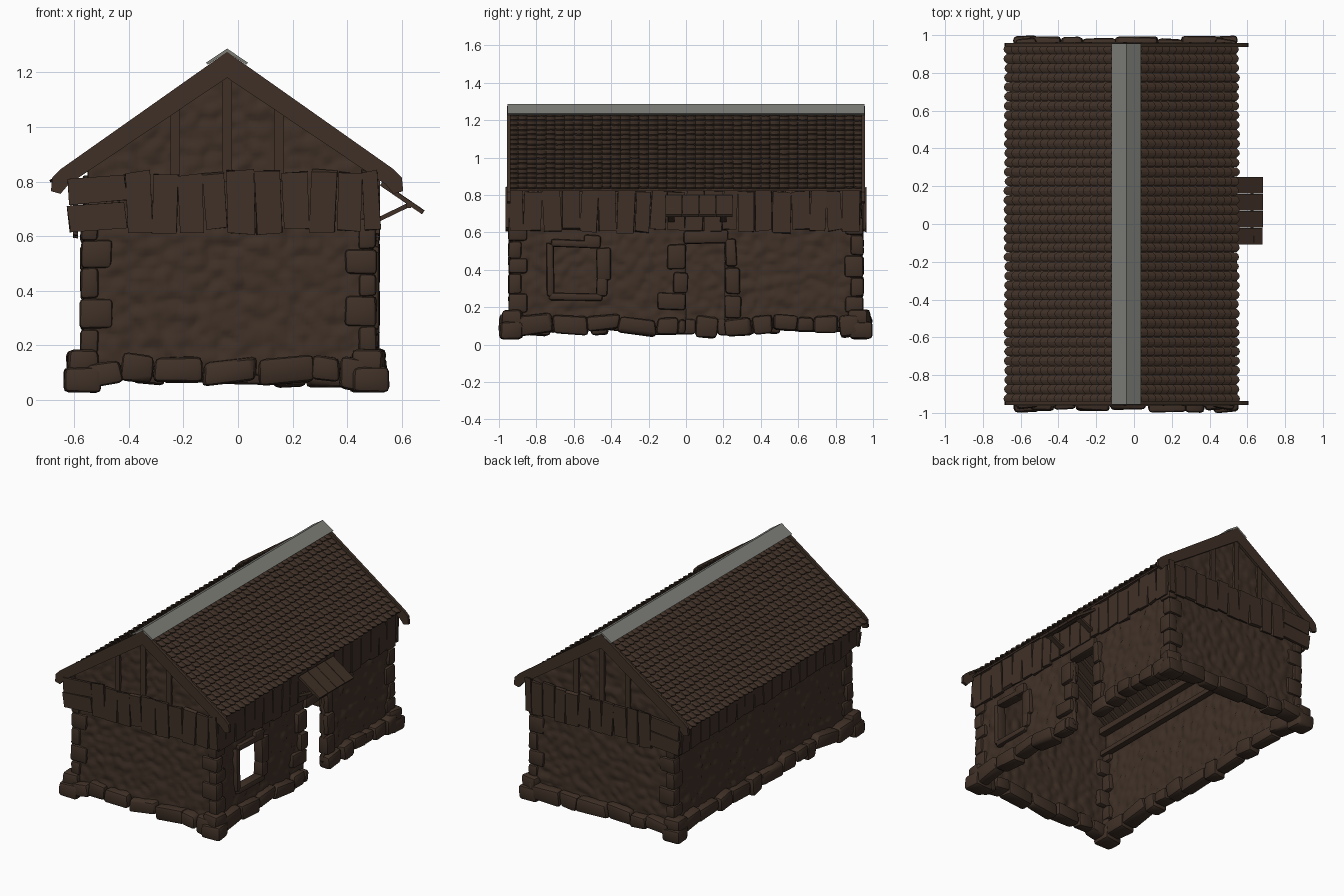
import bpy, bmesh, math, random
from mathutils import Vector, Matrix, noise

random.seed(4)
old = bpy.data.objects.get("Cube")
if old:
    bpy.data.objects.remove(old)


def material(name, color):
    m = bpy.data.materials.new(name)
    m.use_nodes = True
    m.diffuse_color = (*color, 1)
    m.node_tree.nodes["Principled BSDF"].inputs["Base Color"].default_value = (*color, 1)
    return m


BROWN = material("dark brown", (0.05, 0.03, 0.02))
GREY = material("ridge grey", (0.21, 0.21, 0.19))

RIDGE_X, PITCH = -0.04, 0.70
XL, XR, YE = -0.55, 0.48, 0.925       # wall planes
BASE, EAVE = 0.09, 0.82
jit = random.uniform


def roof_z(x, top=1.27):
    return top - PITCH * abs(x - RIDGE_X)


def finish(name, bm, mat=BROWN, smooth=None):
    me = bpy.data.meshes.new(name)
    bmesh.ops.recalc_face_normals(bm, faces=bm.faces)
    bm.to_mesh(me)
    bm.free()
    me.materials.append(mat)
    ob = bpy.data.objects.new(name, me)
    bpy.context.collection.objects.link(ob)
    if smooth:
        bpy.ops.object.select_all(action="DESELECT")
        ob.select_set(True)
        bpy.context.view_layer.objects.active = ob
        bpy.ops.object.shade_smooth_by_angle(angle=math.radians(smooth))
    return ob


def box(bm, c, size, rot=None, bevel=0, rough=0):
    """Box with optional rounding and hand-hewn corners."""
    part = bmesh.new()
    bmesh.ops.create_cube(part, size=1)
    for v in part.verts:
        v.co = Vector(a * s * (1 + jit(-rough, rough)) for a, s in zip(v.co, size))
    if bevel:
        bmesh.ops.bevel(part, geom=part.edges[:], offset=bevel, segments=2,
                        profile=0.5, affect="EDGES", clamp_overlap=True)
    m = Matrix.Translation(c)
    if rot:
        m = m @ Matrix.Rotation(rot[1], 4, rot[0])
    part.transform(m)
    tmp = bpy.data.meshes.new("tmp")
    part.to_mesh(tmp)
    part.free()
    bm.from_mesh(tmp)
    bpy.data.meshes.remove(tmp)


def prism(bm, outline, y0, y1):
    """Extrude an x-z outline along y."""
    f = bm.faces.new([bm.verts.new((x, y0, z)) for x, z in outline])
    ext = bmesh.ops.extrude_face_region(bm, geom=[f])["geom"]
    for v in ext:
        if isinstance(v, bmesh.types.BMVert):
            v.co.y = y1


# Rubble walls: lumpy grids with openings left out
def wall(name, place, normal, u0, u1, top, keep):
    bm = bmesh.new()
    nu, nv = round((u1 - u0) / 0.016), round((top - BASE) / 0.016)
    grid = []
    for j in range(nv + 1):
        row = []
        for i in range(nu + 1):
            u = u0 + (u1 - u0) * i / nu
            z = BASE + (top - BASE) * j / nv
            p = place(u, z)
            bump = noise.noise(p * 24) * 0.013 + noise.noise(p * 50) * 0.004
            row.append(bm.verts.new(p + normal * bump))
        grid.append(row)
    for j in range(nv):
        for i in range(nu):
            u = u0 + (u1 - u0) * (i + 0.5) / nu
            z = BASE + (top - BASE) * (j + 0.5) / nv
            if keep(u, z):
                bm.faces.new((grid[j][i], grid[j][i + 1], grid[j + 1][i + 1], grid[j + 1][i]))
    bmesh.ops.delete(bm, geom=[v for v in bm.verts if not v.link_faces], context="VERTS")
    ob = finish(name, bm, smooth=60)
    mod = ob.modifiers.new("thickness", "SOLIDIFY")
    mod.thickness, mod.offset = 0.02, 0


def solid_side(y, z):
    window = -0.71 < y < -0.46 and 0.27 < z < 0.53
    door = 0.0 < y < 0.21 and z < 0.55
    return not (window or door)


for nm, s in (("front_wall", -1), ("back_wall", 1)):
    wall(nm, lambda u, z, s=s: Vector((u, s * YE, z)), Vector((0, s, 0)), XL, XR, 1.22,
         lambda u, z: z < roof_z(u, 1.22))
wall("left_wall", lambda u, z: Vector((XR, u, z)), Vector((1, 0, 0)), -YE, YE, EAVE, solid_side)
wall("right_wall", lambda u, z: Vector((XL, u, z)), Vector((-1, 0, 0)), -YE, YE, EAVE,
     lambda u, z: True)

# Foundation stones along all four sides
bm = bmesh.new()


def stone_row(a, b, side_axis, fixed):
    t = a
    while t < b - 0.03:
        w = min(jit(0.09, 0.23), b - t)
        h, deep = jit(0.08, 0.12), jit(0.08, 0.11)
        z = 0.105 + jit(-0.015, 0.015)
        mid = t + w / 2
        if side_axis == "X":
            if not (0.0 < mid < 0.21 and fixed > 0):
                box(bm, (fixed, mid, z), (deep, w, h), ("X", jit(-0.15, 0.15)), 0.02, 0.15)
        else:
            box(bm, (mid, fixed, z), (w, deep, h), ("Y", jit(-0.15, 0.15)), 0.02, 0.15)
        t += w


for s in (-1, 1):
    stone_row(XL, XR, "Y", s * 0.94)
stone_row(-YE, 0.0, "X", XR + 0.01)
stone_row(0.21, YE, "X", XR + 0.01)
stone_row(-YE, YE, "X", XL - 0.015)
for x in (XL - 0.02, XR):
    for s in (-1, 1):
        box(bm, (x, s * 0.935, 0.075), (0.13, 0.12, 0.09), ("Z", jit(-0.2, 0.2)), 0.02, 0.12)
        box(bm, (x, s * 0.925, 0.14), (0.11, 0.11, 0.09), ("Z", jit(-0.2, 0.2)), 0.02, 0.1)
finish("foundation_stones", bm, smooth=40)

# Corner stones, alternately long on each face
bm = bmesh.new()
for x, sx in ((XL, 1), (XR, -1)):
    for s in (-1, 1):
        z, k = 0.17, 0
        while z < 0.62:
            h = jit(0.08, 0.12)
            lx, ly = (0.115, 0.07) if k % 2 else (0.065, 0.10)
            box(bm, (x + sx * (lx / 2 - 0.027), s * (YE + 0.025 - ly / 2), z + h / 2),
                (lx, ly, h), None, 0.015, 0.08)
            z += h
            k += 1
finish("corner_stones", bm, smooth=40)

# Stones round the door and window: y, z, width, height
bm = bmesh.new()
for y, z, w, h in ((-0.08, 0.23, 0.15, 0.09), (-0.03, 0.33, 0.08, 0.11), (-0.05, 0.47, 0.10, 0.13),
                   (0.25, 0.20, 0.09, 0.12), (0.25, 0.34, 0.08, 0.14), (0.24, 0.49, 0.06, 0.15),
                   (0.10, 0.575, 0.24, 0.07), (-0.725, 0.40, 0.04, 0.28), (-0.44, 0.43, 0.08, 0.17),
                   (-0.45, 0.31, 0.06, 0.10), (-0.59, 0.255, 0.29, 0.04),
                   (-0.62, 0.54, 0.20, 0.04), (-0.50, 0.55, 0.09, 0.07)):
    box(bm, (XR + 0.003, y, z), (0.07, w, h), ("X", jit(-0.05, 0.05)), 0.014, 0.08)
finish("opening_stones", bm, smooth=40)

# Hanging boards under the eaves
bm = bmesh.new()


def boards(a, b, axis, fixed):
    t = a
    while t < b - 0.03:
        w = min(jit(0.08, 0.105), b - t)
        h, mid, z = jit(0.2, 0.23), t + w / 2, 0.725 + jit(-0.008, 0.008)
        if axis == "X":
            box(bm, (fixed, mid, z - 0.01), (0.018, w - 0.006, h), ("X", jit(-0.07, 0.07)), 0, 0.06)
        else:
            box(bm, (mid, fixed, z), (w - 0.006, 0.018, h), ("Y", jit(-0.07, 0.07)), 0, 0.06)
        t += w


for s in (-1, 1):
    boards(-0.41, 0.52, "Y", s * 0.955)
    for z in (0.67, 0.77):
        box(bm, (-0.515, s * 0.955, z), (0.21, 0.018, 0.095), ("Y", -0.08), 0, 0.04)
boards(-0.95, 0.95, "X", XR + 0.03)
boards(-0.95, 0.95, "X", XL - 0.045)
finish("eave_boards", bm)

# Gable framing: bargeboards with drooping ends, and studs
bm = bmesh.new()
for s in (-1, 1):
    for d in (-1, 1):
        outline = [(0, 1.275), (0.61, 0.845), (0.64, 0.815), (0.645, 0.765),
                   (0.61, 0.755), (0.58, 0.79), (0, 1.18)]
        prism(bm, [(RIDGE_X + d * x, z) for x, z in outline], s * 0.938, s * 0.957)
    for x in (-0.23, RIDGE_X, 0.15):
        top = roof_z(x, 1.23)
        box(bm, (x, s * 0.938, (0.8 + top) / 2), (0.036, 0.022, top - 0.8))
finish("gable_frame", bm)

# Curved roof tiles with rounded lower ends
bm = bmesh.new()
COLS, STEP = 38, 0.046
WIDTH = 1.9 / COLS
for d, reach in ((-1, 0.64), (1, 0.59)):
    down = Vector((d, 0, -PITCH)).normalized()
    up = Vector((d * PITCH, 0, 1)).normalized()
    length = reach * math.hypot(1, PITCH)
    rows = round(length / STEP)
    for r in range(rows):
        for c in range(COLS):
            end = length * (r + 1) / rows + jit(-0.004, 0.004)
            y = -0.95 + (c + 0.5) * WIDTH
            strips = []
            for k in range(-2, 3):
                q = k / 2
                low = end - 0.014 * q * q
                lift = 0.009 * (1 - q * q)
                o = Vector((RIDGE_X, y + q * WIDTH * 0.49, 1.243))
                strips.append([bm.verts.new(o + down * a + up * (lift + b)) for a, b in
                               ((max(end - 0.062, 0), -0.007), (low, 0.005), (low, -0.005))])
            for p, n in zip(strips, strips[1:]):
                bm.faces.new((p[0], n[0], n[1], p[1]))
                bm.faces.new((p[1], n[1], n[2], p[2]))
finish("roof_tiles", bm)

# Roof decking, rafters and wall plates
bm = bmesh.new()
for d, reach in ((-1, 0.62), (1, 0.57)):
    prism(bm, [(RIDGE_X + d * x, 1.232 - PITCH * x - drop) for x, drop in
               ((0, 0), (reach, 0), (reach, 0.012), (0, 0.012))], -0.94, 0.94)
    for i in range(20):
        y = -0.9 + i * 1.8 / 19
        prism(bm, [(RIDGE_X + d * x, 1.22 - PITCH * x - drop) for x, drop in
                   ((0, 0), (0.5, 0), (0.5, 0.025), (0, 0.025))], y - 0.012, y + 0.012)
for x in (XL + 0.04, XR - 0.04):
    box(bm, (x, 0, 0.80), (0.05, 1.84, 0.04))
    box(bm, (x, 0, 0.64), (0.04, 1.84, 0.03))
finish("roof_frame", bm)

# Ridge cap
bm = bmesh.new()
prism(bm, [(RIDGE_X + x, z) for x, z in
           ((-0.078, 1.235), (0, 1.287), (0.077, 1.235), (0.07, 1.228), (0, 1.274), (-0.07, 1.228))],
      -0.955, 0.955)
finish("ridge_cap", bm, GREY)

# Door awning: boards on two braced brackets
bm = bmesh.new()
for i in range(4):
    box(bm, (0.60 + jit(-0.003, 0.003), -0.065 + i * 0.09, 0.74), (0.185, 0.087, 0.016), ("Y", 0.60))
for y in (-0.08, 0.2):
    box(bm, (0.575, y, 0.69), (0.14, 0.035, 0.016), ("Y", -0.45))
box(bm, (0.625, 0.06, 0.71), (0.016, 0.33, 0.014))
finish("door_awning", bm)
